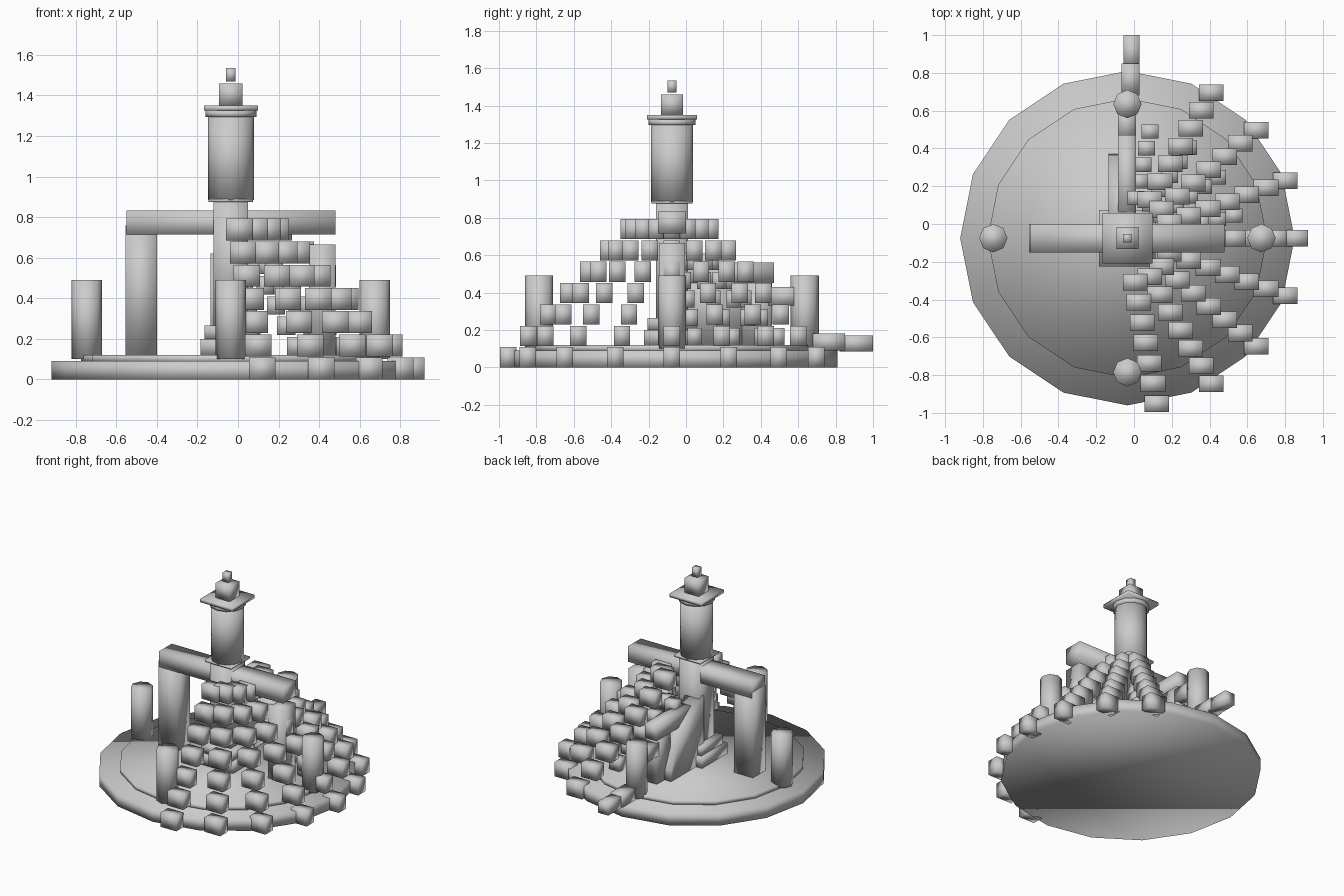
import bpy, bmesh, math
from mathutils import Matrix, Vector

if "Cube" in bpy.data.objects:
    bpy.data.objects.remove(bpy.data.objects["Cube"])

CX, CY = -0.035, -0.075   # tower axis


def finish(name, bm):
    me = bpy.data.meshes.new(name)
    bm.to_mesh(me)
    bm.free()
    for p in me.polygons:
        p.use_smooth = True
    ob = bpy.data.objects.new(name, me)
    bpy.context.collection.objects.link(ob)
    return ob


def add_box(bm, lo, hi):
    lo, hi = Vector(lo), Vector(hi)
    m = Matrix.Translation((lo + hi) / 2) @ Matrix.Diagonal((*(hi - lo), 1))
    bmesh.ops.create_cube(bm, size=1, matrix=m)


def box(name, lo, hi):
    bm = bmesh.new()
    add_box(bm, lo, hi)
    return finish(name, bm)


def square(name, half, z0, z1):
    return box(name, (CX - half, CY - half, z0), (CX + half, CY + half, z1))


def cyl(name, x, y, r, z0, z1, n, r2=None):
    bm = bmesh.new()
    bmesh.ops.create_cone(bm, cap_ends=True, segments=n, radius1=r, radius2=r2 or r,
                          depth=z1 - z0, matrix=Matrix.Translation((x, y, (z0 + z1) / 2)))
    return finish(name, bm)


def stairs(name, angles, rows, r0, dr, z0, dz, size):
    """Axis-aligned blocks on arcs that shrink as they rise."""
    bm = bmesh.new()
    h = Vector(size) / 2
    for i in range(rows):
        for a in angles:
            r = r0 - dr * i
            c = Vector((CX + r * math.cos(math.radians(a)),
                        CY + r * math.sin(math.radians(a)), z0 + dz * i + h.z))
            add_box(bm, c - h, c + h)
    return finish(name, bm)


# round two-step base
cyl("base_disc", CX, CY, 0.885, 0, 0.09, 16)
cyl("upper_disc", CX, CY, 0.74, 0.085, 0.12, 16)

# four short columns
for i in range(4):
    a = i * math.pi / 2
    cyl("column_%d" % i, CX + 0.71 * math.cos(a), CY + 0.71 * math.sin(a), 0.075, 0.1, 0.49, 8)

# central tower
square("plinth", 0.15, 0.12, 0.2)
square("plinth_step", 0.13, 0.2, 0.265)
square("lower_shaft", 0.085, 0.26, 0.88)
square("shaft_collar", 0.11, 0.875, 0.89)
cyl("upper_shaft", CX, CY, 0.113, 0.885, 1.3, 12)
cyl("shaft_rim", CX, CY, 0.125, 1.295, 1.325, 12)
square("cap_plate", 0.133, 1.325, 1.35)
square("cap_block", 0.058, 1.35, 1.46)
square("finial", 0.023, 1.47, 1.535)

# cross beam and its legs
box("cross_beam", (-0.55, -0.15, 0.715), (0.48, 0.0, 0.832))
box("beam_leg_left", (-0.555, -0.15, 0.12), (-0.4, 0.0, 0.76))
box("beam_leg_right", (0.35, -0.145, 0.12), (0.48, -0.005, 0.665))

# rear arm with wall beneath and low stepping blocks behind
box("rear_slab", (-0.085, 0.0, 0.45), (0.01, 0.47, 0.56))
box("rear_slab_low", (-0.085, 0.44, 0.33), (0.01, 0.62, 0.43))
bm = bmesh.new()
side = [(-0.02, 0.12), (0.37, 0.12), (0.36, 0.2), (0.28, 0.38), (0.2, 0.46), (-0.02, 0.62)]
f = bm.faces.new([bm.verts.new((-0.135, y, z)) for y, z in side])
g = bmesh.ops.extrude_face_region(bm, geom=[f])
for v in g["geom"]:
    if isinstance(v, bmesh.types.BMVert):
        v.co.x += 0.135
bmesh.ops.recalc_face_normals(bm, faces=bm.faces)
finish("rear_buttress", bm)
box("rear_wall", (-0.08, 0.3, 0.12), (0.005, 0.46, 0.46))
box("rear_step", (-0.065, 0.68, 0.09), (0.03, 0.85, 0.18))
box("rear_end_block", (-0.055, 0.82, 0.085), (0.03, 1.0, 0.17))

# outer fan of stair blocks, and a smaller inner fan beneath
stairs("stair_blocks", range(-80, 61, 20), 7, 0.89, 0.109, 0, 0.1143, (0.13, 0.088, 0.108))
stairs("inner_blocks", (12, 34, 56, 78), 5, 0.577, 0.09, 0.12, 0.1, (0.09, 0.075, 0.09))
